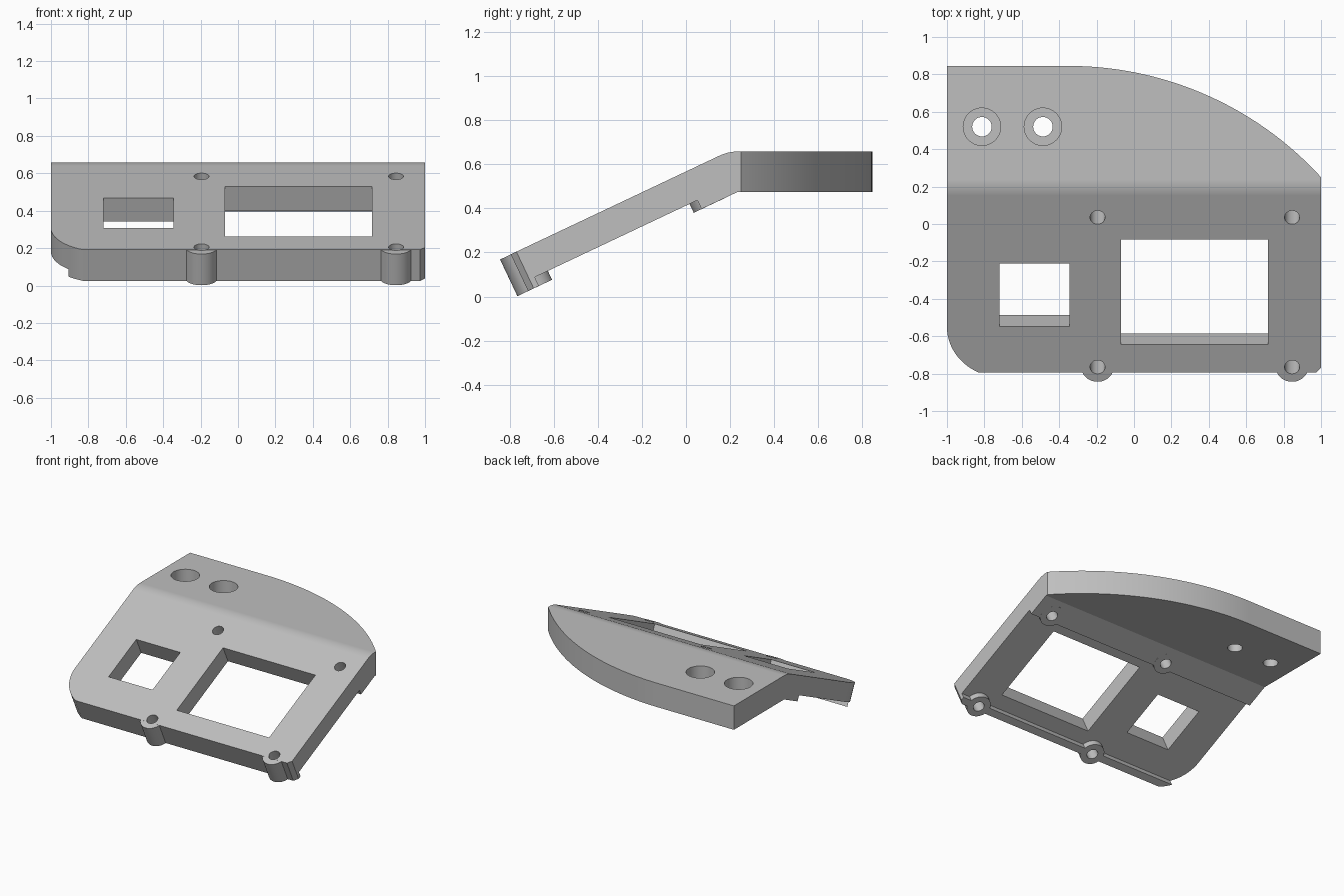
import bpy
import bmesh
from math import radians, sin, cos, tan, atan, sqrt, pi
from mathutils import Matrix

if "Cube" in bpy.data.objects:
    bpy.data.objects.remove(bpy.data.objects["Cube"], do_unlink=True)

TILT = radians(25.3)      # slope of the front panel
THICK = 0.184             # full plate thickness
SKIN = 0.14               # thickness over the underside recess
BEND_Y, TOP = 0.192, 0.658
BACK, FRONT = 0.845, -0.795

SLOPE = Matrix.Translation((0, BEND_Y, TOP)) @ Matrix.Rotation(TILT, 4, 'X')
FLAT = Matrix.Translation((0, 0, TOP))
SIDE = Matrix(((0, 0, 1, 0), (1, 0, 0, 0), (0, 1, 0, 0), (0, 0, 0, 1)))

gray = bpy.data.materials.new("plain gray")
gray.use_nodes = True
color = (0.52, 0.52, 0.52, 1)
gray.diffuse_color = color
gray.node_tree.nodes["Principled BSDF"].inputs["Base Color"].default_value = color


def along(y):
    """Distance along the slope for a y position on its top surface."""
    return (y - BEND_Y) / cos(TILT)


def on_slope(y, depth):
    """Side profile point below the slope's top surface."""
    p = SLOPE @ Matrix.Translation((0, along(y), -depth))
    return p.translation.y, p.translation.z


def arc(cx, cy, r, start, end, steps):
    return [(cx + r * cos(start + (end - start) * i / steps),
             cy + r * sin(start + (end - start) * i / steps)) for i in range(steps + 1)]


def circle(x, y, r):
    return arc(x, y, r, 0, 2 * pi, 48)[:-1]


def prism(name, points, low, high, frame):
    bm = bmesh.new()
    face = bm.faces.new([bm.verts.new((x, y, low)) for x, y in points])
    new = bmesh.ops.extrude_face_region(bm, geom=[face])["geom"]
    bmesh.ops.translate(bm, vec=(0, 0, high - low),
                        verts=[v for v in new if isinstance(v, bmesh.types.BMVert)])
    bm.transform(frame)
    bmesh.ops.recalc_face_normals(bm, faces=bm.faces)
    mesh = bpy.data.meshes.new(name)
    bm.to_mesh(mesh)
    bm.free()
    mesh.materials.append(gray)
    obj = bpy.data.objects.new(name, mesh)
    bpy.context.collection.objects.link(obj)
    return obj


def combine(body, tool, operation):
    tool.hide_render = True
    mod = body.modifiers.new(operation, 'BOOLEAN')
    mod.operation = operation
    mod.solver = 'EXACT'
    mod.object = tool
    bpy.context.view_layer.objects.active = body
    bpy.ops.object.modifier_apply(modifier=mod.name)
    bpy.data.objects.remove(tool, do_unlink=True)


# Bent plate with rounded top bend, underside recess and front lip
radius = 0.2
tangent = radius * tan(TILT / 2)
bend = arc(BEND_Y + tangent, TOP - radius, radius, pi / 2, pi / 2 + TILT, 10)
strip_y, lip_y = -0.008, -0.746
profile = [(BACK, TOP)] + bend + [
    on_slope(FRONT, 0), on_slope(FRONT, THICK),
    on_slope(lip_y, THICK), on_slope(lip_y, SKIN),
    on_slope(strip_y, SKIN), on_slope(strip_y, THICK),
    (BEND_Y + THICK * tan(TILT / 2), TOP - THICK), (BACK, TOP - THICK)]
panel = prism("bent_panel", profile, -1, 1, SIDE)

# Curved back edge
start_x, end_y = -0.35, 0.25
run, drop = 1 - start_x, BACK - end_y
R = (run ** 2 + drop ** 2) / (2 * drop)
edge = arc(start_x, BACK - R, R, pi / 2, pi / 2 - 2 * atan(drop / run), 48)
edge += [(1.3, end_y), (1.3, 1.1), (start_x, 1.1)]
combine(panel, prism("back_edge_cutter", edge, -0.4, 0.3, FLAT), 'DIFFERENCE')

# Rounded front right corner and small chamfer on the front left
sweep = radians(64.4)
corner = arc(-0.7, along(-0.55), 0.3, pi, pi + sweep, 20)
corner += [(corner[-1][0], -1.4), (-1.2, -1.4), (-1.2, along(-0.55))]
combine(panel, prism("corner_cutter", corner, -0.4, 0.2, SLOPE), 'DIFFERENCE')
f = along(FRONT)
chamfer = [(1.03, f + 0.06), (0.945, f - 0.03), (1.1, f - 0.03), (1.1, f + 0.06)]
combine(panel, prism("chamfer_cutter", chamfer, -0.4, 0.2, SLOPE), 'DIFFERENCE')

# Screw bosses, then their through holes
spots = [(x, along(y)) for x in (-0.195, 0.845) for y in (0.035, -0.765)]
for x, t in spots:
    combine(panel, prism("boss", circle(x, t, 0.087), -THICK - 0.0005, -0.0005, SLOPE), 'UNION')
for x, t in spots:
    combine(panel, prism("screw_cutter", circle(x, t, 0.04), -0.4, 0.2, SLOPE), 'DIFFERENCE')

# Two rectangular windows
for x0, x1, y0, y1 in ((-0.72, -0.345, -0.547, -0.21), (-0.07, 0.717, -0.645, -0.082)):
    a, b = along(y0), along(y1)
    rect = [(x0, a), (x1, a), (x1, b), (x0, b)]
    combine(panel, prism("window_cutter", rect, -0.4, 0.2, SLOPE), 'DIFFERENCE')

# Counterbored holes in the level part
for x in (-0.813, -0.487):
    combine(panel, prism("through_cutter", circle(x, 0.52, 0.052), -0.4, 0.2, FLAT), 'DIFFERENCE')
    combine(panel, prism("counterbore_cutter", circle(x, 0.52, 0.1), -0.12, 0.2, FLAT), 'DIFFERENCE')

# Smooth curved walls, keep edges sharp and flats flat
bpy.ops.object.select_all(action='DESELECT')
panel.select_set(True)
bpy.context.view_layer.objects.active = panel
bpy.ops.object.shade_smooth_by_angle(angle=radians(20))
weighted = panel.modifiers.new("flat_faces", 'WEIGHTED_NORMAL')
weighted.keep_sharp = True
